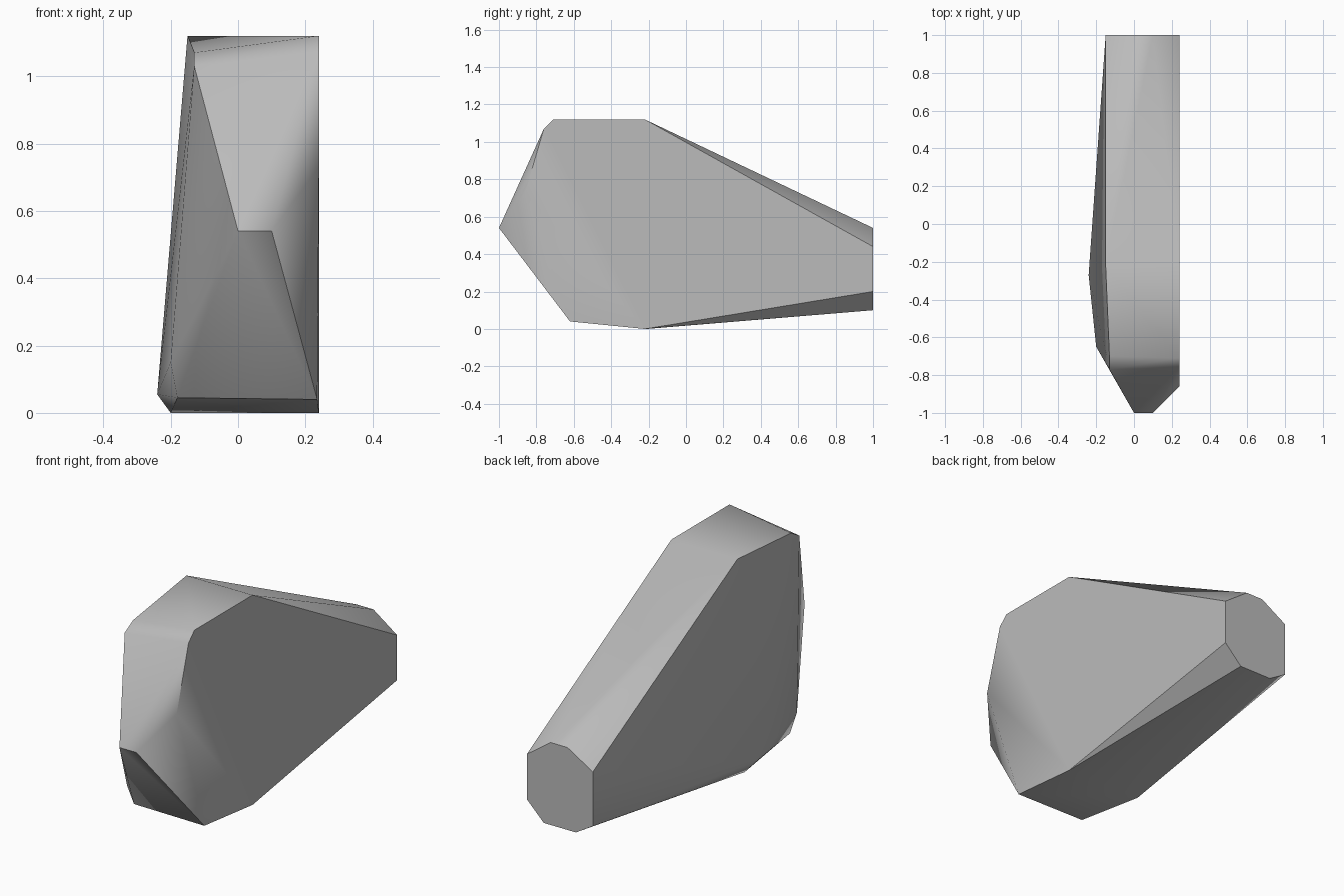
import bpy
import bmesh
import math

# Remove the default cube
cube = bpy.data.objects.get("Cube")
if cube:
    bpy.data.objects.remove(cube, do_unlink=True)

# Stone colour
grey = bpy.data.materials.new("stone_grey")
grey.use_nodes = True
colour = (0.5, 0.5, 0.5, 1)
grey.diffuse_color = colour
grey.node_tree.nodes["Principled BSDF"].inputs["Base Color"].default_value = colour


def side(x, outline):
    """Corners lying on a plane of constant x, given as (y, z)."""
    return [(x, y, z) for y, z in outline]


def end(y, outline):
    """Corners lying on a plane of constant y, given as (x, z)."""
    return [(x, y, z) for x, z in outline]


corners = []

# Flat left flank
corners += side(0.24, [(-0.22, 1.12), (-0.71, 1.12), (-0.76, 1.07),
                       (-0.86, 0.73), (-0.22, 0), (1, 0.2), (1, 0.44)])

# Eight-sided flat back end
corners += end(1, [(0.1, 0.54), (0, 0.54), (-0.15, 0.45), (-0.15, 0.16),
                   (-0.05, 0.1), (0.14, 0.1)])

# Short horizontal nose edge
corners += end(-1, [(0, 0.54), (0.1, 0.54)])

# Upper corners of the right flank
corners += side(-0.15, [(-0.22, 1.12)])
corners += side(-0.13, [(-0.7, 1.07), (-0.77, 1.03)])

# Lower corners of the right flank and the underside
corners += side(-0.24, [(-0.27, 0.055)])
corners += side(-0.2, [(-0.65, 0.15), (-0.21, 0)])
corners += end(-0.62, [(-0.18, 0.045), (0.235, 0.04)])

# Wrap the corners in a faceted skin and merge flat neighbours
bm = bmesh.new()
for corner in corners:
    bm.verts.new(corner)
hull = bmesh.ops.convex_hull(bm, input=bm.verts[:])
loose = {v for v in hull["geom_interior"] + hull["geom_unused"]
         if isinstance(v, bmesh.types.BMVert) and not v.link_faces}
bmesh.ops.delete(bm, geom=list(loose), context="VERTS")
bmesh.ops.dissolve_limit(bm, angle_limit=math.radians(0.5),
                         verts=bm.verts[:], edges=bm.edges[:])
bmesh.ops.recalc_face_normals(bm, faces=bm.faces[:])

mesh = bpy.data.meshes.new("stone")
bm.to_mesh(mesh)
bm.free()
mesh.materials.append(grey)
stone = bpy.data.objects.new("stone", mesh)
bpy.context.collection.objects.link(stone)

# Soften the shallow edges, keep the steep ones crisp
bpy.ops.object.select_all(action="DESELECT")
stone.select_set(True)
bpy.context.view_layer.objects.active = stone
bpy.ops.object.shade_smooth_by_angle(angle=math.radians(40))
